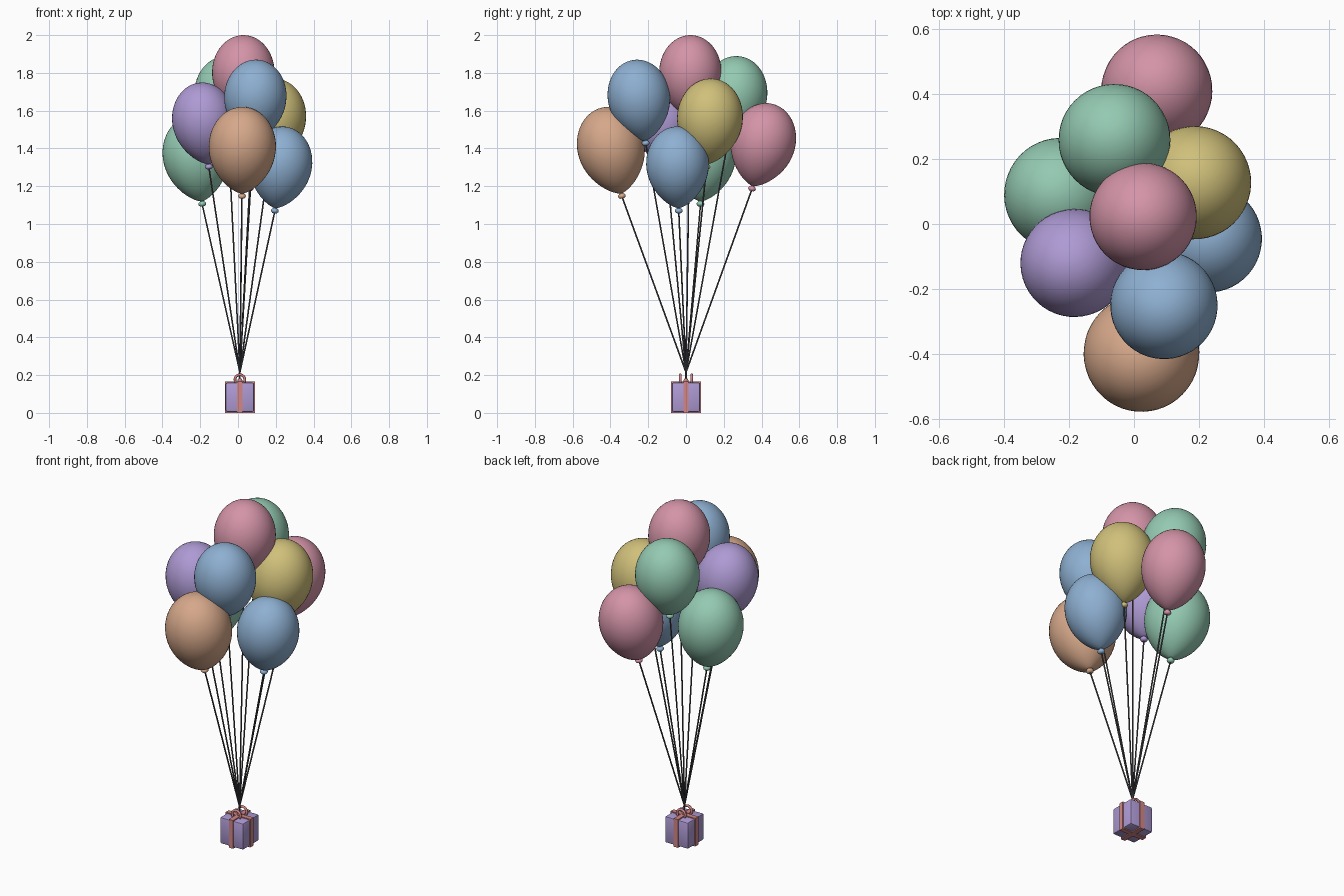
import bpy, bmesh, math
from mathutils import Vector, Matrix

if "Cube" in bpy.data.objects:
    bpy.data.objects.remove(bpy.data.objects["Cube"])


def srgb(r, g, b):
    lin = lambda c: c / 12.92 if c <= 0.04045 else ((c + 0.055) / 1.055) ** 2.4
    return (lin(r / 255), lin(g / 255), lin(b / 255), 1)


MATS = {}
for name, rgb in {
    "pink": (212, 148, 168), "green": (148, 202, 178), "purple": (174, 154, 212),
    "gold": (208, 192, 122), "blue": (142, 176, 210), "orange": (214, 168, 138),
    "ribbon_coral": (212, 134, 134), "string_grey": (78, 78, 84),
}.items():
    MATS[name] = bpy.data.materials.new(name)
    MATS[name].diffuse_color = srgb(*rgb)


def add_object(name, bm, mat, smooth=True):
    bmesh.ops.recalc_face_normals(bm, faces=bm.faces[:])
    me = bpy.data.meshes.new(name)
    bm.to_mesh(me)
    bm.free()
    me.materials.append(MATS[mat])
    ob = bpy.data.objects.new(name, me)
    bpy.context.collection.objects.link(ob)
    if smooth:
        bpy.ops.object.select_all(action='DESELECT')
        ob.select_set(True)
        bpy.context.view_layer.objects.active = ob
        bpy.ops.object.shade_smooth_by_angle(angle=math.radians(40))
    return ob


def lathe(bm, profile, matrix, segments=48):
    """Revolve (radius, height) points, poles at both ends, about local z."""
    rings = []
    for r, h in profile:
        if r < 1e-6:
            rings.append([bm.verts.new(matrix @ Vector((0, 0, h)))])
            continue
        rings.append([bm.verts.new(matrix @ Vector((r * math.cos(a), r * math.sin(a), h)))
                      for a in (2 * math.pi * i / segments for i in range(segments))])
    for lo, hi in zip(rings, rings[1:]):
        for i in range(segments):
            j = (i + 1) % segments
            if len(lo) == 1:
                bm.faces.new((lo[0], hi[j], hi[i]))
            elif len(hi) == 1:
                bm.faces.new((lo[i], lo[j], hi[0]))
            else:
                bm.faces.new((lo[i], lo[j], hi[j], hi[i]))


def tube(name, points, radius, mat, flat=1.0):
    """Round tube swept along a list of points."""
    cu = bpy.data.curves.new(name, 'CURVE')
    cu.dimensions = '3D'
    cu.bevel_depth = radius
    cu.bevel_resolution = 2
    cu.use_fill_caps = True
    sp = cu.splines.new('POLY')
    sp.points.add(len(points) - 1)
    for p, co in zip(sp.points, points):
        p.co = (*co, 1)
    cu.materials.append(MATS[mat])
    ob = bpy.data.objects.new(name, cu)
    bpy.context.collection.objects.link(ob)
    bpy.ops.object.select_all(action='DESELECT')
    ob.select_set(True)
    bpy.context.view_layer.objects.active = ob
    bpy.ops.object.convert(target='MESH')
    bpy.ops.object.shade_smooth_by_angle(angle=math.radians(50))


def box(name, center, size, mat, bevel=0.0):
    bm = bmesh.new()
    bmesh.ops.create_cube(bm, size=1, matrix=Matrix.Translation(center) @ Matrix.Diagonal((*size, 1)))
    if bevel:
        bmesh.ops.bevel(bm, geom=bm.edges[:], offset=bevel, segments=2, profile=0.5, affect='EDGES')
    add_object(name, bm, mat, smooth=bool(bevel))


GX = 0.01                      # gift and string gathering point
TIE = Vector((GX, 0, 0.215))
UP, DOWN = 1.19, 1.43          # body lengths above and below the widest ring

# colour, centre x, centre y, top z, radius
BALLOONS = [
    ("pink", 0.07, 0.41, 1.64, 0.171),
    ("green", -0.06, 0.258, 1.889, 0.172),
    ("green", -0.224, 0.09, 1.575, 0.175),
    ("purple", -0.183, -0.12, 1.749, 0.166),
    ("gold", 0.186, 0.127, 1.77, 0.174),
    ("pink", 0.028, 0.023, 2.0, 0.165),
    ("blue", 0.227, -0.045, 1.516, 0.166),
    ("blue", 0.092, -0.25, 1.87, 0.165),
    ("orange", 0.023, -0.398, 1.62, 0.178),
]

for n, (col, cx, cy, top, R) in enumerate(BALLOONS, 1):
    # each balloon leans away from the gathering point
    lean = Vector((0.14 * (cx - GX), 0.14 * cy, 0))
    s = lean.length / (DOWN * R)
    axis = Vector((lean.x, lean.y, DOWN * R * math.sqrt(1 - s * s))).normalized()
    cz = top - R * math.sqrt((UP * axis.z) ** 2 + s * s)
    center = Vector((cx, cy, cz))
    m = Matrix.Translation(center) @ axis.to_track_quat('Z', 'Y').to_matrix().to_4x4()

    # teardrop body
    prof = [(0, -DOWN * R)]
    for i in range(1, 18):
        t = math.cos(math.pi / 2 * i / 18)
        prof.append((R * (1 - t * t) ** 0.7, -DOWN * R * t))
    for i in range(14):
        a = math.pi / 2 * i / 14
        prof.append((R * math.cos(a), UP * R * math.sin(a)))
    prof.append((0, UP * R))
    bm = bmesh.new()
    lathe(bm, prof, m)
    add_object(f"balloon_{n}", bm, col)

    # tied neck with a flared lip
    b = -DOWN * R
    bm = bmesh.new()
    lathe(bm, [(0, b - 0.027), (0.012, b - 0.026), (0.019, b - 0.02), (0.021, b - 0.013),
               (0.018, b - 0.006), (0.010, b), (0.012, b + 0.008), (0, b + 0.009)], m, 20)
    add_object(f"balloon_knot_{n}", bm, col)

    # string down to the gift
    tube(f"string_{n}", [m @ Vector((0, 0, b - 0.02)), TIE, Vector((GX, 0, 0.16))],
         0.0042, "string_grey")

# gift box with ribbon bands wrapped both ways
box("gift_box", (GX, 0, 0.083), (0.15, 0.15, 0.154), "purple", 0.008)
box("ribbon_band_front_to_back", (GX, 0, 0.083), (0.028, 0.16, 0.166), "ribbon_coral")
box("ribbon_band_side_to_side", (GX, 0, 0.083), (0.16, 0.028, 0.165), "ribbon_coral")

# bow loops standing on the lid
for label, y in (("front", -0.03), ("back", 0.03)):
    pts = [Vector((GX + 0.026 * math.cos(a), y, 0.176 + 0.026 * math.sin(a)))
           for a in (math.radians(-30 + 240 * i / 20) for i in range(21))]
    tube(f"bow_loop_{label}", pts, 0.007, "ribbon_coral")

# bow knot
bm = bmesh.new()
bmesh.ops.create_uvsphere(bm, u_segments=16, v_segments=10, radius=0.013,
                          matrix=Matrix.Translation((GX, 0, 0.17)))
add_object("bow_knot", bm, "ribbon_coral")

for m in bpy.data.materials:
    if m.users and not m.is_grease_pencil:
        m.use_nodes = True
        m.node_tree.nodes["Principled BSDF"].inputs["Base Color"].default_value = m.diffuse_color
